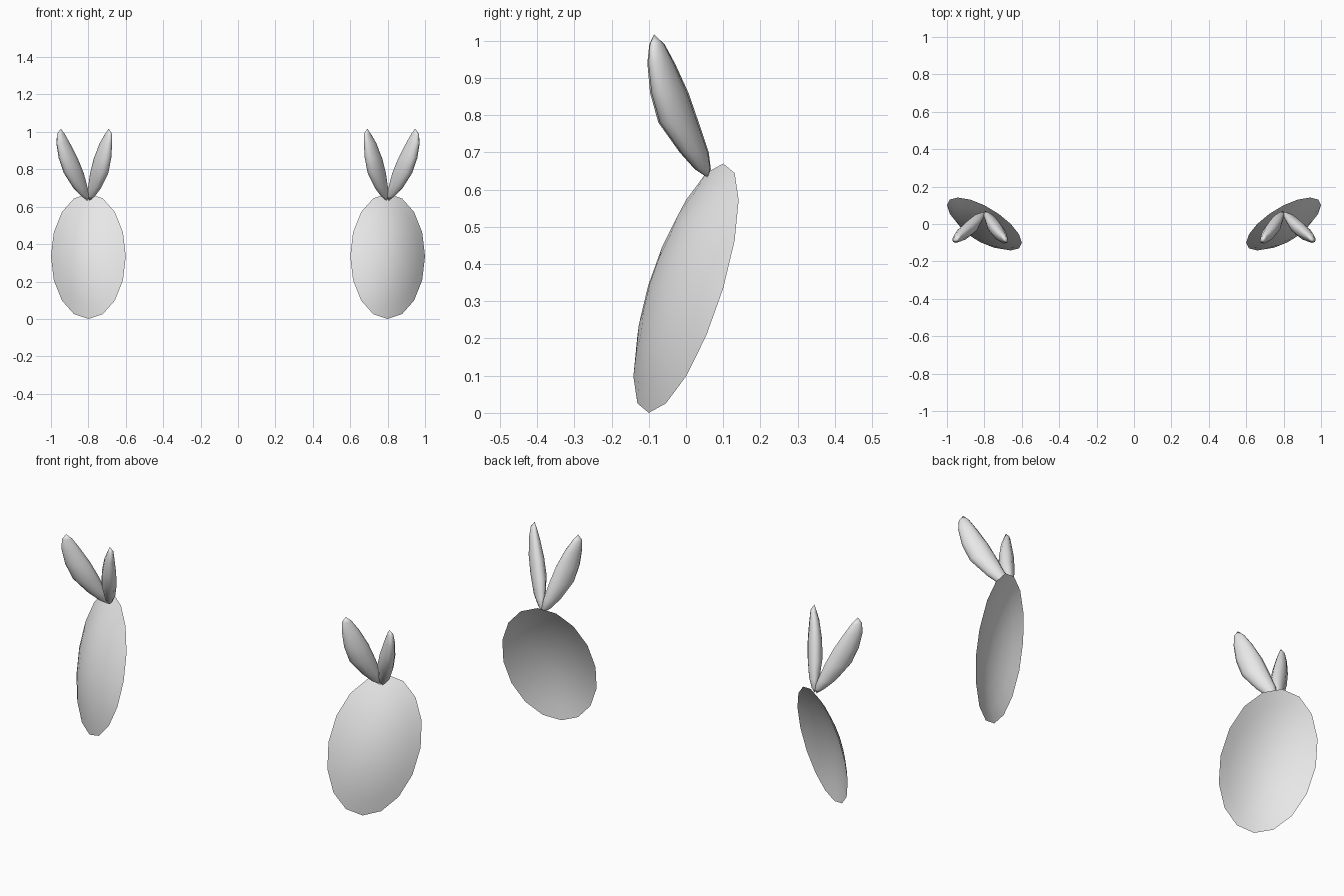
import bpy, bmesh, math
from mathutils import Vector

if "Cube" in bpy.data.objects:
    bpy.data.objects.remove(bpy.data.objects["Cube"])

grey = bpy.data.materials.new("light_grey")
grey.diffuse_color = (0.8, 0.8, 0.8, 1)
grey.use_nodes = True
grey.node_tree.nodes["Principled BSDF"].inputs["Base Color"].default_value = grey.diffuse_color


def finish(name, bm):
    """Turn a bmesh into a smooth object mirrored to the other side."""
    mesh = bpy.data.meshes.new(name)
    bm.to_mesh(mesh)
    bm.free()
    mesh.materials.append(grey)
    mesh.shade_smooth()
    obj = bpy.data.objects.new(name, mesh)
    bpy.context.collection.objects.link(obj)
    mirror = obj.modifiers.new("mirror", "MIRROR")
    mirror.use_mirror_merge = False
    return obj


def skin(bm, rings, first=None, last=None):
    """Bridge rings of vertices, closing the ends to single points."""
    n = len(rings[0])
    for a, b in zip(rings, rings[1:]):
        for i in range(n):
            j = (i + 1) % n
            bm.faces.new((a[i], a[j], b[j], b[i]))
    for i in range(n):
        j = (i + 1) % n
        if first:
            bm.faces.new((first, rings[0][j], rings[0][i]))
        if last:
            bm.faces.new((last, rings[-1][i], rings[-1][j]))


# Eye: shallow oval shell, leaning back and turned outward
centre = Vector((0.8, 0, 0.335))
u, v = Vector((0.2, 0.1, 0)), Vector((0, 0.1, 0.335))
normal = u.cross(v).normalized()
bulge, sides = 0.07, 16


def shell_point(r, t):
    return centre + r * (math.cos(t) * u + math.sin(t) * v) + bulge * (1 - r * r) * normal


bm = bmesh.new()
rings = [[bm.verts.new(shell_point(r, math.tau * i / sides)) for i in range(sides)]
         for r in (1.0, 0.8, 0.55, 0.28)]
skin(bm, rings, last=bm.verts.new(shell_point(0, 0)))
finish("eye_shell", bm)


# Lashes: two curved, tapering leaves rising from the top of each eye
def lash(name, xs, direction):
    zs = (0.655, 0.70, 0.78, 0.86, 0.94, 0.99)
    ys = (0.045, 0.022, -0.02, -0.045, -0.067, -0.078)
    sizes = (0.4, 0.72, 1.0, 0.95, 0.68, 0.38)
    along = Vector(direction).normalized()
    across = Vector((-along.y, along.x, 0))
    bm = bmesh.new()
    rings = []
    for x, y, z, s in zip(xs, ys, zs, sizes):
        c = Vector((x, y, z))
        rings.append([bm.verts.new(c + s * (0.064 * math.cos(t) * along + 0.037 * math.sin(t) * across))
                      for t in (math.tau * i / 10 for i in range(10))])
    root = bm.verts.new((xs[0] + (0.8 - xs[0]) * 0.6, 0.058, 0.632))
    tip = bm.verts.new((xs[-1], -0.086, 1.017))
    skin(bm, rings, root, tip)
    bmesh.ops.recalc_face_normals(bm, faces=bm.faces)
    finish(name, bm)


lash("outer_lash", (0.815, 0.842, 0.878, 0.908, 0.935, 0.947), (0.15, -0.13, 0))
lash("inner_lash", (0.785, 0.767, 0.742, 0.724, 0.706, 0.692), (-0.1, -0.13, 0))
